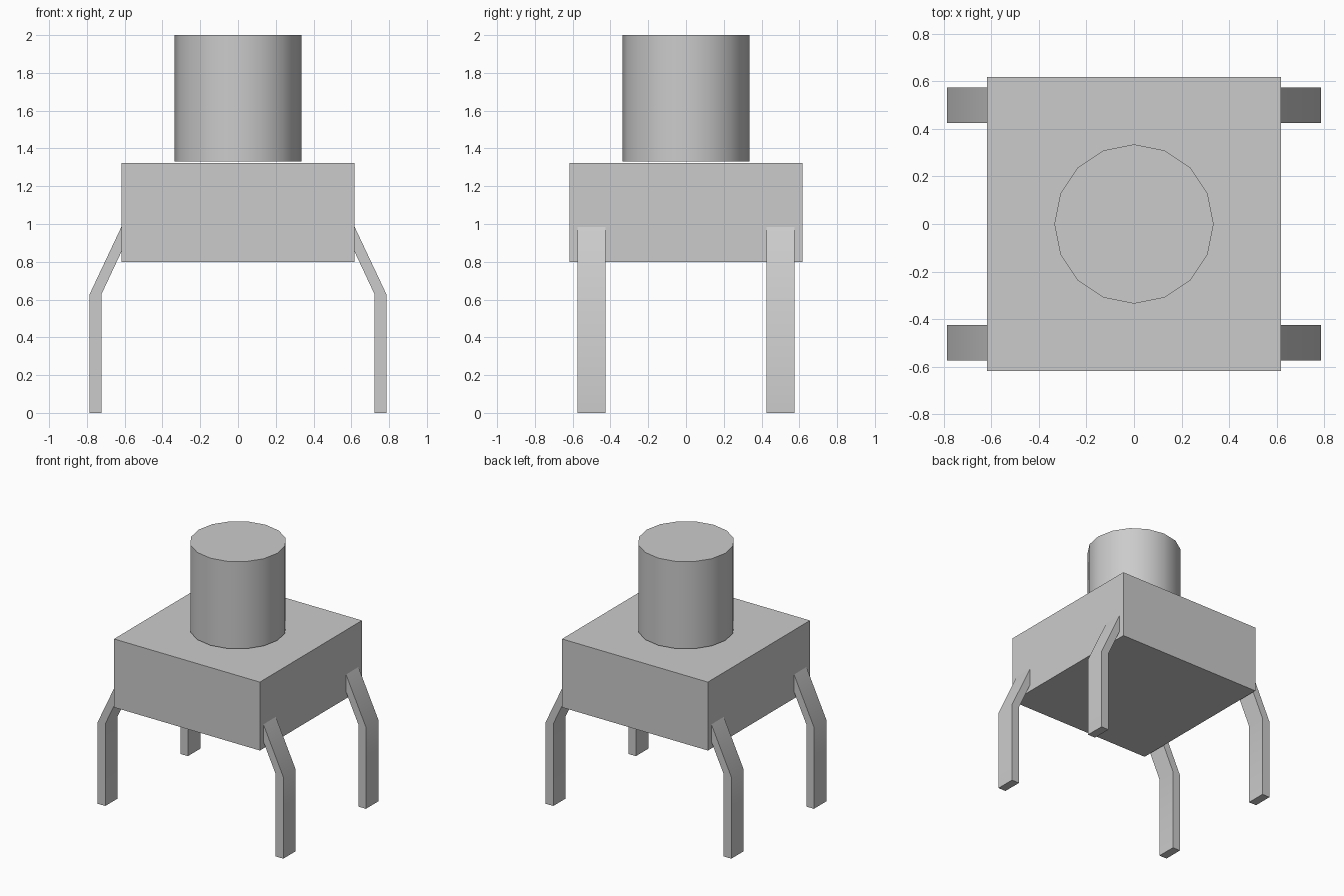
import bpy
import bmesh
from math import radians

cube = bpy.data.objects.get("Cube")
if cube:
    bpy.data.objects.remove(cube, do_unlink=True)

# One plain grey for every part
grey = bpy.data.materials.new("grey")
grey.use_nodes = True
colour = (0.6, 0.6, 0.6, 1)
grey.diffuse_color = colour
grey.node_tree.nodes["Principled BSDF"].inputs["Base Color"].default_value = colour


def finish(obj, name, smooth=True):
    obj.name = obj.data.name = name
    obj.data.materials.append(grey)
    if smooth:
        bpy.ops.object.select_all(action="DESELECT")
        obj.select_set(True)
        bpy.context.view_layer.objects.active = obj
        bpy.ops.object.shade_smooth_by_angle(angle=radians(30))


# Square housing
half, bottom, top = 0.618, 0.8, 1.324
bpy.ops.mesh.primitive_cube_add(size=1, location=(0, 0, (bottom + top) / 2))
housing = bpy.context.object
housing.scale = (2 * half, 2 * half, top - bottom)
bpy.ops.object.transform_apply(location=False, rotation=False, scale=True)
finish(housing, "housing", smooth=False)

# Round plunger, just clear of the housing
base = 1.332
bpy.ops.mesh.primitive_cylinder_add(vertices=16, radius=0.335, depth=2 - base,
                                    location=(0, 0, (2 + base) / 2))
finish(bpy.context.object, "plunger")

# Bent pins: side profile extruded across the pin width, ends sunk in the housing
profile = [(0.722, 0), (0.787, 0), (0.787, 0.625), (0.6, 1.022),
           (0.6, 0.89), (0.722, 0.63)]
width = 0.15


def pin(name, side, y):
    bm = bmesh.new()
    face = bm.faces.new([bm.verts.new((side * x, y - width / 2, z)) for x, z in profile])
    new = bmesh.ops.extrude_face_region(bm, geom=[face])["geom"]
    bmesh.ops.translate(bm, vec=(0, width, 0),
                        verts=[v for v in new if isinstance(v, bmesh.types.BMVert)])
    bmesh.ops.recalc_face_normals(bm, faces=bm.faces)
    mesh = bpy.data.meshes.new(name)
    bm.to_mesh(mesh)
    bm.free()
    obj = bpy.data.objects.new(name, mesh)
    bpy.context.collection.objects.link(obj)
    finish(obj, name)


for side, x_name in ((-1, "right"), (1, "left")):
    for y, y_name in ((-0.5, "front"), (0.5, "back")):
        pin(f"{y_name}_{x_name}_pin", side, y)
